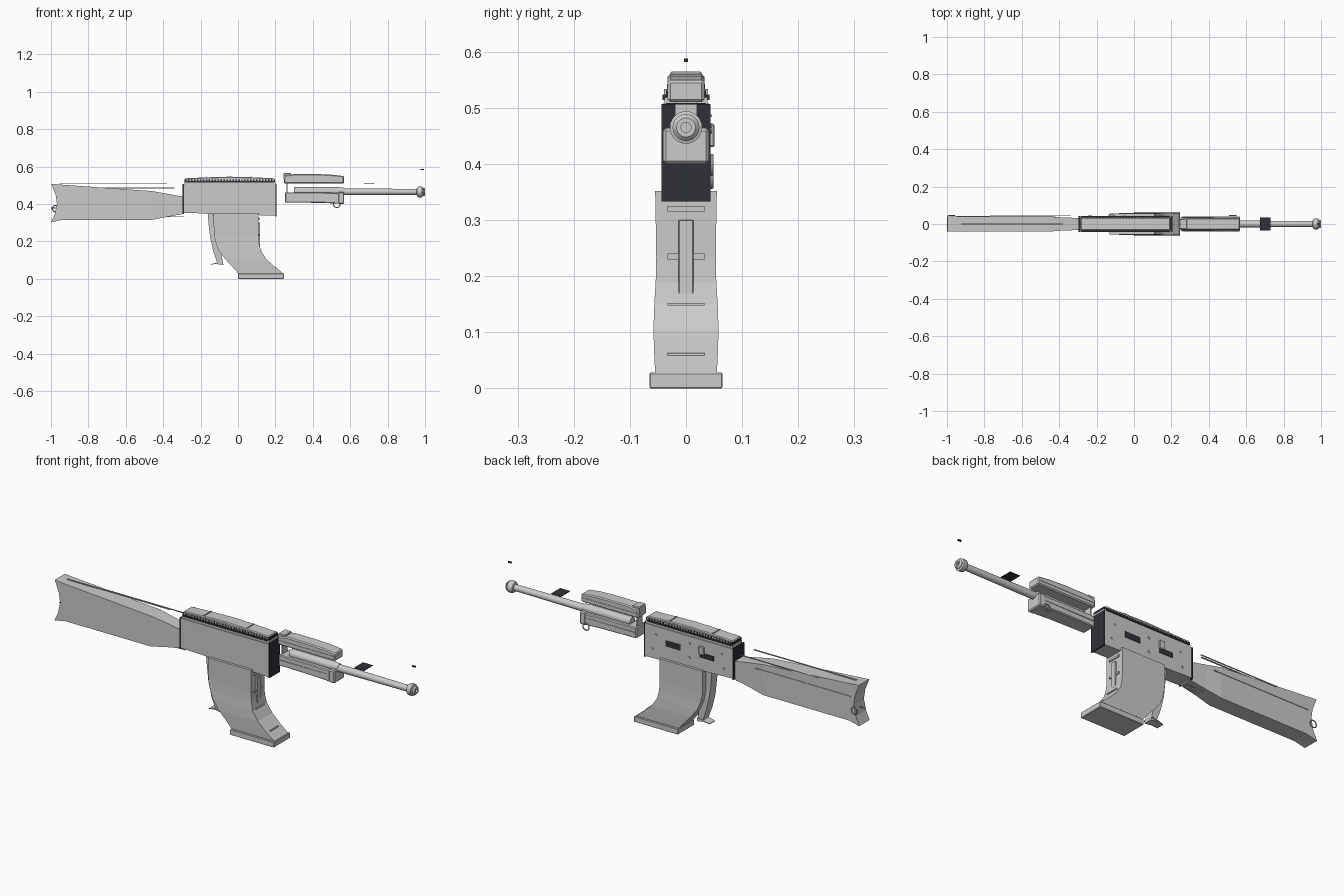
import bpy, bmesh, math
from mathutils import Matrix, Vector

dark = bpy.data.materials.new("dark")
dark.diffuse_color = (0.03, 0.03, 0.04, 1)


def finish(name, bm, mat=None, bevel=0):
    bmesh.ops.recalc_face_normals(bm, faces=bm.faces)
    me = bpy.data.meshes.new(name)
    bm.to_mesh(me)
    bm.free()
    ob = bpy.data.objects.new(name, me)
    bpy.context.collection.objects.link(ob)
    if mat:
        me.materials.append(mat)
    if bevel:
        m = ob.modifiers.new("Bevel", 'BEVEL')
        m.width, m.segments = bevel, 1
    return ob


def box(name, x, y, z, mat=None, bevel=0):
    """Box from (min, max) ranges."""
    bm = bmesh.new()
    bmesh.ops.create_cube(bm, size=1)
    for v in bm.verts:
        v.co = Vector([sum(r) / 2 + c * (r[1] - r[0]) for c, r in zip(v.co, (x, y, z))])
    return finish(name, bm, mat, bevel)


def loft(name, sections, mat=None, bevel=0):
    """Skin through sections: (list of xz points, half width in y)."""
    bm = bmesh.new()
    rings = []
    for pts, w in sections:
        ring = [(x, -w, z) for x, z in pts] + [(x, w, z) for x, z in reversed(pts)]
        rings.append([bm.verts.new(c) for c in ring])
    n = len(rings[0])
    for a, b in zip(rings, rings[1:]):
        for i in range(n):
            bm.faces.new((a[i], a[(i + 1) % n], b[(i + 1) % n], b[i]))
    for r in (rings[0], rings[-1]):
        half = n // 2
        for i in range(half - 1):
            bm.faces.new((r[i], r[i + 1], r[n - 2 - i], r[n - 1 - i]))
    return finish(name, bm, mat, bevel)


def turned(name, profile, z, sides=24):
    """Lathe of (x, radius) points around the x direction."""
    bm = bmesh.new()
    rings = [[bm.verts.new((x, r * math.cos(t), z + r * math.sin(t)))
              for t in [2 * math.pi * i / sides for i in range(sides)]] for x, r in profile]
    for a, b in zip(rings, rings[1:]):
        for i in range(sides):
            bm.faces.new((a[i], a[(i + 1) % sides], b[(i + 1) % sides], b[i]))
    bm.faces.new(rings[0])
    bm.faces.new(rings[-1])
    ob = finish(name, bm)
    bpy.context.view_layer.objects.active = ob
    ob.select_set(True)
    bpy.ops.object.shade_smooth_by_angle(angle=math.radians(35))
    ob.select_set(False)
    return ob


def sling_ring(name, x, y, z):
    bpy.ops.mesh.primitive_torus_add(major_radius=0.017, minor_radius=0.003, major_segments=20,
                                     minor_segments=6, location=(x, y, z),
                                     rotation=(math.pi / 2, 0, 0))
    bpy.context.object.name = name
    bpy.context.object.select_set(False)


# shoulder stock with hollowed butt
def column(x, top, bottom):
    return [(x, top + (bottom - top) * i / 4) for i in range(5)]


butt = [(-0.998, 0.508), (-0.975, 0.45), (-0.968, 0.40), (-0.98, 0.345), (-1.0, 0.302)]
loft("stock", [(butt, 0.041), (column(-0.94, 0.503, 0.315), 0.041),
               (column(-0.46, 0.469, 0.315), 0.041), (column(-0.38, 0.455, 0.331), 0.035),
               (column(-0.29, 0.438, 0.347), 0.032)])
box("stock_top_strip", (-0.955, -0.38), (-0.003, 0.003), (0.506, 0.510))
box("stock_side_strip", (-0.77, -0.34), (0.042, 0.046), (0.484, 0.488))
box("stock_side_line", (-0.95, -0.42), (0.039, 0.044), (0.437, 0.441))
box("stock_under_strip", (-0.39, -0.29), (-0.012, 0.012), (0.330, 0.334))
box("stock_pin", (-1.0, -0.96), (-0.003, 0.003), (0.376, 0.380))
sling_ring("rear_sling_ring", -0.975, 0.046, 0.375)

# receiver body with dark end panels
loft("receiver", [(column(-0.292, 0.503, 0.353), 0.042), (column(0.203, 0.503, 0.337), 0.042)])
box("receiver_front_panel", (0.2, 0.206), (-0.0435, 0.0435), (0.333, 0.507), dark)
box("receiver_rear_panel", (-0.296, -0.29), (-0.0435, 0.0435), (0.348, 0.506), dark)

# top cover with dark seam and side rails
box("cover_base", (-0.287, 0.2), (-0.038, 0.038), (0.5, 0.518))
box("cover_seam", (-0.285, 0.198), (-0.036, 0.036), (0.516, 0.532), dark)
tops = [(-0.285, 0.537), (-0.18, 0.542), (-0.045, 0.546), (0.075, 0.543), (0.195, 0.537)]
loft("top_cover", [([(x, 0.528), (x, z)], 0.034) for x, z in tops], bevel=0.004)
for i, x in enumerate((-0.17, 0.07)):
    box(f"cover_rib_{i}", (x - 0.002, x + 0.002), (-0.03, 0.03), (0.54, 0.5465))
for s in (-1, 1):
    y = sorted((s * 0.035, s * 0.042))
    box("cover_rail", (-0.28, 0.19), y, (0.514, 0.524), dark)
    for i in range(30):
        x = -0.275 + i * 0.0158
        box("rail_tooth", (x, x + 0.008), sorted((s * 0.033, s * 0.039)), (0.524, 0.534))

# controls and pins on the rear side of the receiver
box("ejection_port", (0.0, 0.085), (0.04, 0.0435), (0.417, 0.447), dark)
box("lever_slot", (-0.185, -0.105), (0.04, 0.0435), (0.412, 0.438), dark)
box("lever", (-0.135, -0.105), (0.04, 0.051), (0.43, 0.472), bevel=0.003)
for i, (x, z) in enumerate([(0.14, 0.46), (0.16, 0.385), (-0.05, 0.465), (-0.05, 0.395),
                            (-0.23, 0.46), (-0.24, 0.39)]):
    bm = bmesh.new()
    bmesh.ops.create_cone(bm, cap_ends=True, segments=10, radius1=0.006, radius2=0.006, depth=0.006,
                          matrix=Matrix.Translation((x, 0.043, z)) @ Matrix.Rotation(math.pi / 2, 4, 'X'))
    finish(f"receiver_pin_{i}", bm)

# curved magazine
mag = [(-0.13, 0.11, 0.352, 0.055), (-0.13, 0.11, 0.30, 0.054), (-0.129, 0.11, 0.235, 0.053),
       (-0.118, 0.113, 0.19, 0.054), (-0.102, 0.122, 0.15, 0.0565), (-0.068, 0.152, 0.105, 0.058),
       (-0.035, 0.19, 0.07, 0.057), (0.003, 0.243, 0.027, 0.055)]
loft("magazine", [([(a, z), (b, z)], w) for a, b, z, w in mag])
box("magazine_base", (0.0, 0.246), (-0.065, 0.065), (0, 0.028), bevel=0.002)
box("magazine_front_rib", (0.1, 0.118), (-0.013, 0.013), (0.168, 0.3), bevel=0.001)
for i, (x, z, h) in enumerate([(0.11, 0.32, 0.005), (0.11, 0.235, 0.005),
                               (0.122, 0.15, 0.002), (0.2, 0.061, 0.002)]):
    box(f"magazine_ridge_{i}", (x - 0.02, x + 0.005), (-0.033, 0.033), (z - h, z + h))

# slim grip behind the magazine
grip = [(-0.162, -0.12, 0.35, 0.026), (-0.155, -0.115, 0.27, 0.024), (-0.147, -0.10, 0.21, 0.026),
        (-0.13, -0.09, 0.14, 0.025), (-0.108, -0.078, 0.078, 0.022)]
loft("grip", [([(a, z), (b, z - 0.004)], w) for a, b, z, w in grip])
loft("grip_plate", [([(-0.148, 0.078), (-0.148, 0.075)], 0.02),
                    ([(-0.08, 0.094), (-0.08, 0.086)], 0.027)])

# upper and lower handguards
upper = [(0.245, 0.552), (0.3, 0.56), (0.42, 0.56), (0.5, 0.557), (0.567, 0.549)]
loft("upper_handguard", [([(x, 0.51), (x, z)], 0.033) for x, z in upper], bevel=0.005)
box("upper_handguard_block", (0.243, 0.283), (-0.028, 0.028), (0.53, 0.565), bevel=0.003)
loft("lower_handguard", [([(0.252, 0.408), (0.252, 0.462)], 0.037),
                         ([(0.45, 0.406), (0.45, 0.462)], 0.039),
                         ([(0.55, 0.401), (0.55, 0.458)], 0.039)], bevel=0.004)
box("handguard_cap", (0.535, 0.568), (-0.041, 0.041), (0.4, 0.464), bevel=0.005)
for s in (-1, 1):
    box("upper_groove", (0.25, 0.56), sorted((s * 0.03, s * 0.035)), (0.529, 0.534))
    box("lower_groove", (0.26, 0.53), sorted((s * 0.035, s * 0.041)), (0.434, 0.439))
box("handguard_bracket", (0.258, 0.264), (-0.02, 0.02), (0.44, 0.515))
sling_ring("front_sling_ring", 0.528, 0.046, 0.398)

# barrel and muzzle collar
turned("barrel_sleeve", [(0.3, 0.022), (0.54, 0.022), (0.57, 0.018)], 0.468)
turned("barrel", [(0.3, 0.018), (0.6, 0.018), (0.97, 0.0155)], 0.465)
turned("muzzle", [(0.955, 0.0155), (0.958, 0.024), (0.966, 0.029), (0.984, 0.029), (0.987, 0.02),
                  (0.991, 0.02), (0.993, 0.024), (1.0, 0.017), (1.0, 0.009), (0.985, 0.009)], 0.465)

# floating sight pieces
box("sight_plate", (0.675, 0.73), (-0.036, 0.036), (0.506, 0.509), dark)
box("front_sight_bead", (0.977, 0.995), (-0.004, 0.004), (0.582, 0.588), dark)
